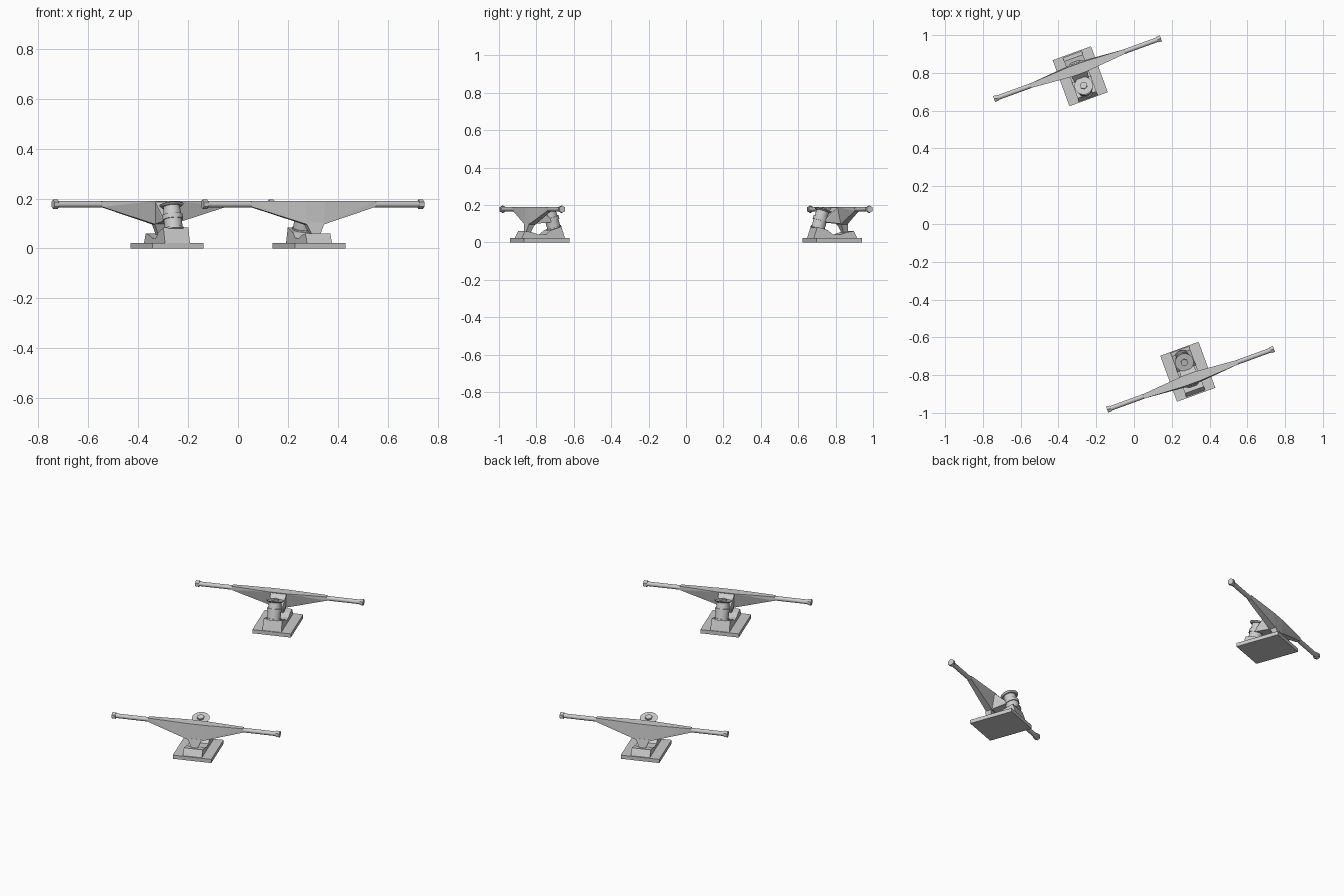
import bpy, bmesh, math
from mathutils import Matrix, Vector

if "Cube" in bpy.data.objects:
    bpy.data.objects.remove(bpy.data.objects["Cube"])

TURN = math.radians(20)      # both trucks sit on a line turned by this angle
TILT = math.radians(16)      # kingpin lean towards the axle
PIN = Vector((0, 0.751, 0.075))
AXIS = Vector((0, math.sin(TILT), math.cos(TILT)))
AXLE_Y, AXLE_Z = 0.875, 0.177


def finish(name, bm, end, smooth=False):
    bmesh.ops.recalc_face_normals(bm, faces=bm.faces[:])
    bm.transform(Matrix.Rotation(TURN + end * math.pi, 4, 'Z'))
    me = bpy.data.meshes.new(name)
    bm.to_mesh(me)
    bm.free()
    ob = bpy.data.objects.new(name, me)
    bpy.context.collection.objects.link(ob)
    if smooth:
        bpy.ops.object.select_all(action='DESELECT')
        ob.select_set(True)
        bpy.context.view_layer.objects.active = ob
        bpy.ops.object.shade_smooth_by_angle(angle=math.radians(35))


def hull(name, half_points, end):
    """Convex solid from points mirrored across x."""
    bm = bmesh.new()
    for x, y, z in half_points:
        bm.verts.new((x, y, z))
        bm.verts.new((-x, y, z))
    res = bmesh.ops.convex_hull(bm, input=bm.verts[:])
    junk = [v for v in bm.verts if not v.link_faces]
    bmesh.ops.delete(bm, geom=junk, context='VERTS')
    bmesh.ops.dissolve_limit(bm, angle_limit=0.02, verts=bm.verts[:], edges=bm.edges[:])
    finish(name, bm, end)


def prism(name, profile, w, end):
    """Side profile (y, z) extruded across x."""
    bm = bmesh.new()
    f = bm.faces.new([bm.verts.new((-w, y, z)) for y, z in profile])
    new = bmesh.ops.extrude_face_region(bm, geom=[f])['geom']
    bmesh.ops.translate(bm, vec=(2 * w, 0, 0), verts=[v for v in new if isinstance(v, bmesh.types.BMVert)])
    finish(name, bm, end)


def rod(name, start, axis, r1, r2, length, end, segs=24):
    bm = bmesh.new()
    axis = Vector(axis).normalized()
    m = Matrix.Translation(Vector(start) + axis * length / 2) @ axis.to_track_quat('Z', 'Y').to_matrix().to_4x4()
    bmesh.ops.create_cone(bm, cap_ends=True, segments=segs, radius1=r1, radius2=r2, depth=length, matrix=m)
    finish(name, bm, end, segs > 8)


for end in (0, 1):
    tag = ('back_', 'front_')[end]

    # mounting plate and pedestal
    prism(tag + 'baseplate', [(0.703, 0), (0.962, 0), (0.962, 0.022), (0.703, 0.022)], 0.108, end)
    prism(tag + 'pedestal', [(0.708, 0.022), (0.955, 0.022), (0.935, 0.06), (0.895, 0.054), (0.86, 0.042),
                             (0.815, 0.042), (0.79, 0.064), (0.728, 0.083)], 0.053, end)

    # kingpin stack: offset along the pin, bottom radius, top radius, height
    for part, off, r1, r2, h, n in [
            ('kingpin', -0.02, 0.012, 0.012, 0.13, 16),
            ('lower_cup', -0.002, 0.041, 0.041, 0.008, 24),
            ('lower_bushing', 0.006, 0.036, 0.036, 0.036, 24),
            ('yoke_ring', 0.042, 0.041, 0.041, 0.02, 24),
            ('upper_bushing', 0.062, 0.036, 0.033, 0.034, 24),
            ('top_washer', 0.096, 0.040, 0.049, 0.008, 24),
            ('kingpin_nut', 0.104, 0.020, 0.020, 0.009, 6)]:
        rod(tag + part, PIN + AXIS * off, AXIS, r1, r2, h, end, n)

    # hanger wings tapering to the axle
    hull(tag + 'hanger', [
        (0.265, 0.863, 0.19), (0.265, 0.887, 0.19), (0.265, 0.863, 0.167), (0.265, 0.887, 0.167),
        (0.045, 0.845, 0.19), (0.045, 0.899, 0.19), (0.035, 0.868, 0.096), (0.035, 0.906, 0.096)], end)
    # pivot nose reaching into the pedestal
    hull(tag + 'pivot', [
        (0.04, 0.868, 0.105), (0.04, 0.906, 0.105), (0.013, 0.893, 0.046), (0.013, 0.917, 0.046)], end)
    # yoke arm between hanger and bushings
    hull(tag + 'yoke_arm', [
        (0.045, 0.85, 0.19), (0.045, 0.87, 0.19), (0.035, 0.885, 0.097),
        (0.036, 0.785, 0.127), (0.036, 0.779, 0.108)], end)

    # axle and end nuts
    rod(tag + 'axle', (-0.465, AXLE_Y, AXLE_Z), (1, 0, 0), 0.0125, 0.0125, 0.93, end, 16)
    for s, side in ((-1, 'left'), (1, 'right')):
        rod(tag + 'axle_nut_' + side, (s * 0.45, AXLE_Y, AXLE_Z), (s, 0, 0), 0.019, 0.019, 0.02, end, 6)
